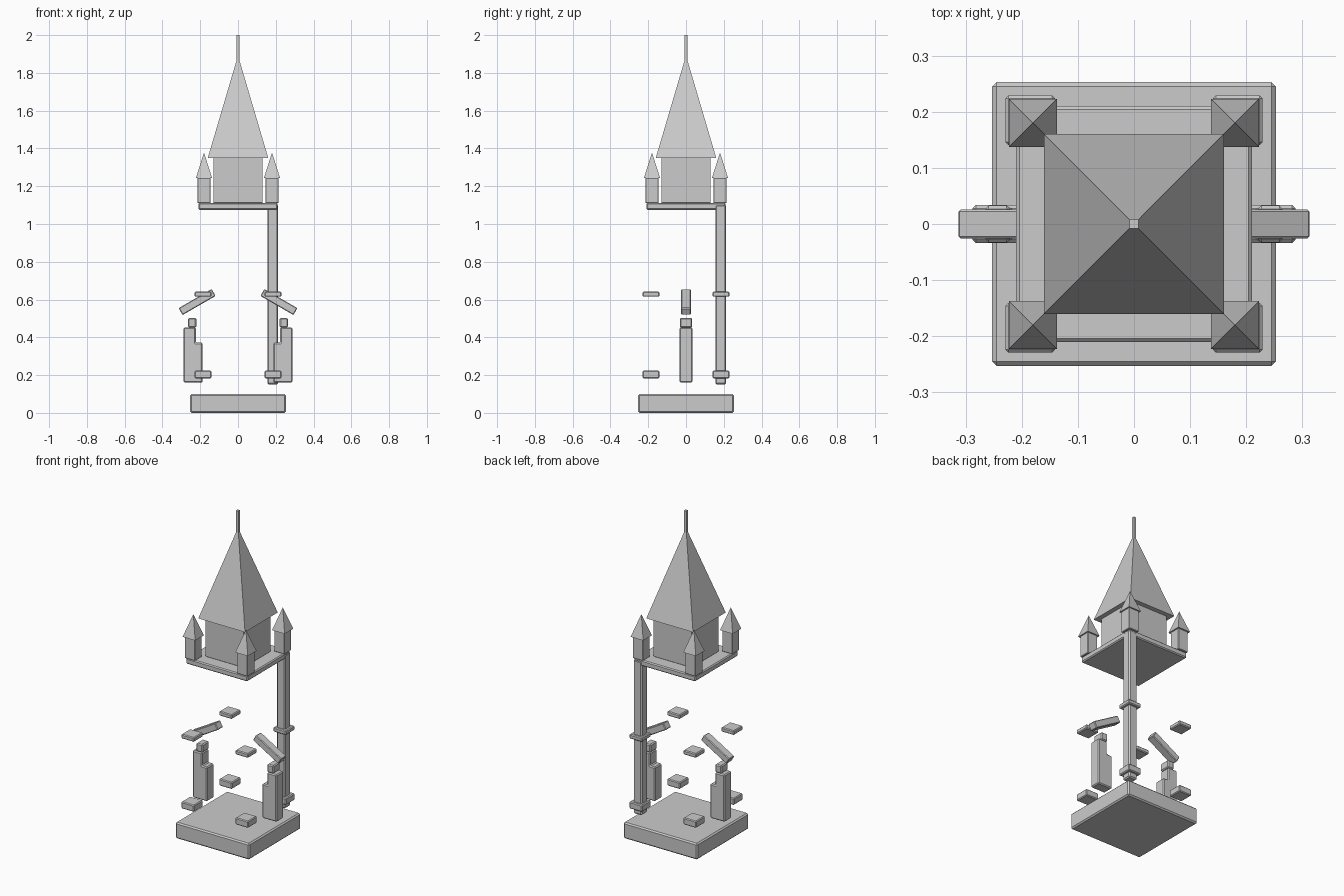
import bpy, bmesh, math
from mathutils import Matrix

if "Cube" in bpy.data.objects:
    bpy.data.objects.remove(bpy.data.objects["Cube"])


def finish(name, bm, bevel=0.0):
    bmesh.ops.recalc_face_normals(bm, faces=bm.faces)
    if bevel:
        bmesh.ops.bevel(bm, geom=bm.edges[:], offset=bevel, segments=1,
                        affect='EDGES', profile=0.5)
    me = bpy.data.meshes.new(name)
    bm.to_mesh(me)
    bm.free()
    ob = bpy.data.objects.new(name, me)
    bpy.context.collection.objects.link(ob)
    return ob


def box(name, x, y, z0, z1, hx, hy, bevel=0.0):
    bm = bmesh.new()
    bmesh.ops.create_cube(bm, size=1, matrix=Matrix.Translation((x, y, (z0 + z1) / 2))
                          @ Matrix.Diagonal((2 * hx, 2 * hy, z1 - z0, 1)))
    return finish(name, bm, bevel)


def pyramid(name, x, y, z0, z1, half, top=0.0):
    bm = bmesh.new()
    s = math.sqrt(2)
    m = Matrix.Translation((x, y, (z0 + z1) / 2)) @ Matrix.Rotation(math.pi / 4, 4, 'Z')
    bmesh.ops.create_cone(bm, cap_ends=True, segments=4, radius1=half * s,
                          radius2=top * s, depth=z1 - z0, matrix=m)
    bmesh.ops.remove_doubles(bm, verts=bm.verts, dist=1e-5)
    return finish(name, bm)


def prism(name, pts, hy, bevel):
    # profile in the xz plane, extruded along y
    bm = bmesh.new()
    f = bm.faces.new([bm.verts.new((x, -hy, z)) for x, z in pts])
    r = bmesh.ops.extrude_face_region(bm, geom=[f])
    for v in r['geom']:
        if isinstance(v, bmesh.types.BMVert):
            v.co.y = hy
    return finish(name, bm, bevel)


# base slab, upper deck and tower room
box("base", 0, 0, 0, 0.1, 0.253, 0.253, 0.008)
box("deck", 0, 0, 1.075, 1.111, 0.21, 0.21, 0.006)
box("tower_room", 0, 0, 1.111, 1.352, 0.131, 0.131, 0.002)

# main roof and spire
pyramid("main_roof", 0, 0, 1.35, 1.865, 0.16, 0.008)
box("spire", 0, 0, 1.85, 2.0, 0.008, 0.008)

# corner turrets and column collars
for sx in (-1, 1):
    for sy in (-1, 1):
        x, y = 0.18 * sx, 0.18 * sy
        box("turret", x, y, 1.111, 1.245, 0.035, 0.035, 0.003)
        pyramid("turret_roof", x, y, 1.243, 1.378, 0.043)
        x, y = 0.185 * sx, 0.185 * sy
        box("lower_collar", x, y, 0.182, 0.224, 0.044, 0.044, 0.005)
        box("upper_collar", x, y, 0.615, 0.642, 0.044, 0.044, 0.005)

# single rear corner column
box("column", 0.184, 0.184, 0.15, 1.102, 0.029, 0.029, 0.007)

# stepped side piers, caps and sloping braces
pier = [(0.288, 0.16), (0.288, 0.452), (0.223, 0.452),
        (0.223, 0.372), (0.188, 0.372), (0.188, 0.16)]
for s in (-1, 1):
    prism("side_pier", [(s * x, z) for x, z in pier], 0.034, 0.006)
    box("pier_cap", s * 0.243, 0, 0.452, 0.502, 0.022, 0.033, 0.006)
    brace = box("sloping_brace", 0, 0, -0.021, 0.021, 0.101, 0.026, 0.004)
    brace.location = (s * 0.2165, 0, 0.587)
    brace.rotation_euler.y = s * math.radians(30)
